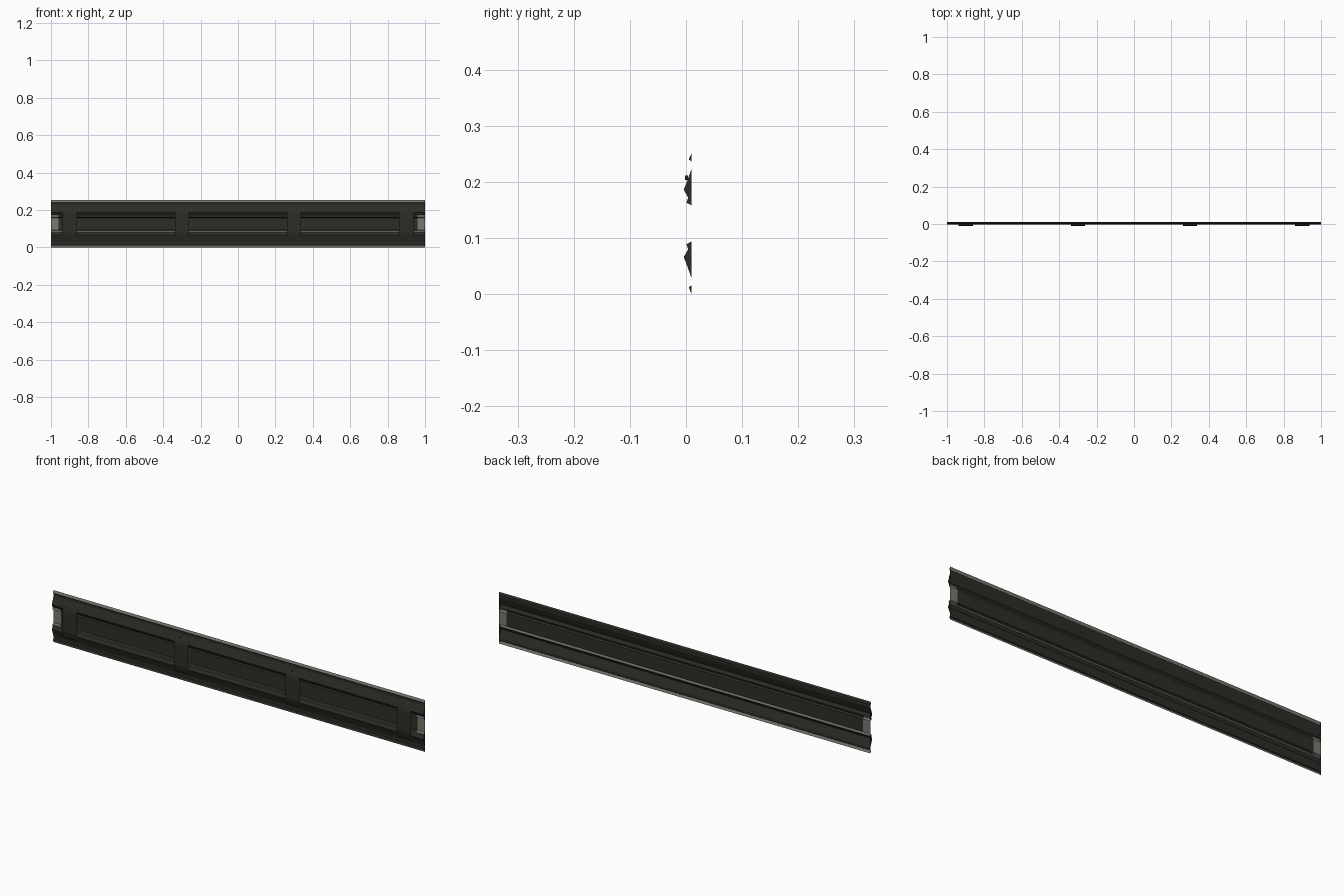
import bpy, bmesh, math

if "Cube" in bpy.data.objects:
    bpy.data.objects.remove(bpy.data.objects["Cube"])


def material(name, rgb):
    m = bpy.data.materials.new(name)
    m.diffuse_color = (*rgb, 1)
    m.use_nodes = True
    m.node_tree.nodes["Principled BSDF"].inputs["Base Color"].default_value = m.diffuse_color
    return m


dark = material("dark steel", (0.026, 0.026, 0.020))
grey = material("pale grey steel", (0.19, 0.19, 0.165))


def finish(name, bm, mats):
    me = bpy.data.meshes.new(name)
    bm.to_mesh(me)
    bm.free()
    ob = bpy.data.objects.new(name, me)
    bpy.context.collection.objects.link(ob)
    for m in mats:
        me.materials.append(m)
    return ob


def sweep(name, profile, stations, rule=lambda x, z: 0, mats=(dark,)):
    """Sheet of constant (y, z) profile running along x, front faces towards -y."""
    bm = bmesh.new()
    rows = [[bm.verts.new((x, y, z)) for y, z in profile] for x in stations]
    for a, b in zip(rows, rows[1:]):
        for i in range(len(profile) - 1):
            f = bm.faces.new((a[i], b[i], b[i + 1], a[i + 1]))
            c = f.calc_center_median()
            f.material_index = rule(c.x, c.z)
    return finish(name, bm, mats)


# Half profile from bottom edge to the web: lip, flat, hump, small notch
BACK = 0.01
lip = [(BACK, 0.0), (0.005, 0.012), (BACK, 0.016)]
hump = [(BACK, 0.028), (0.003, 0.048), (-0.004, 0.066),
        (0.004, 0.080), (0.001, 0.089), (BACK, 0.094)]
H = 0.252


def flip(points):
    return [(y, H - z) for y, z in reversed(points)]


profile = lip + hump + flip(hump) + flip(lip)


def beam_colour(x, z):
    if z < 0.013 or z > H - 0.013:
        return 1                                   # pale lips
    if abs(x) > 0.96 and 0.079 < z < H - 0.079:
        return 1                                   # pale splice ends of the web
    if 0.083 < z < 0.086 and abs(x) < 0.9:
        return 1                                   # pale crease line
    return 0


sweep("rail_beam", profile, (-1, -0.96, 0.96, 1), beam_colour, (dark, grey))

# End caps closing the humps and lips
bm = bmesh.new()
for x in (-1, 1):
    for section in (lip, hump, flip(hump), flip(lip)):
        vs = [bm.verts.new((x, y, z)) for y, z in section]
        bm.faces.new(vs if x < 0 else vs[::-1])
finish("hump_end_caps", bm, (dark,))

# Four bent straps across the front
strap = [(0.0, 0.043), (-0.005, 0.058), (-0.01, 0.076),
         (-0.01, 0.180), (-0.005, 0.200), (0.0, 0.210)]
for i, x in enumerate((-0.9, -0.3, 0.3, 0.9)):
    sweep(f"strap_{i + 1}", strap, (x - 0.038, x + 0.038))

# Small bolt heads on the upper hump
for i, x in enumerate((-0.31, 0.29, 0.89)):
    bm = bmesh.new()
    bmesh.ops.create_cone(bm, cap_ends=True, segments=6, radius1=0.004,
                          radius2=0.004, depth=0.006)
    ob = finish(f"bolt_{i + 1}", bm, (dark,))
    ob.rotation_euler.x = math.pi / 2
    ob.location = (x, 0.001, 0.207)
